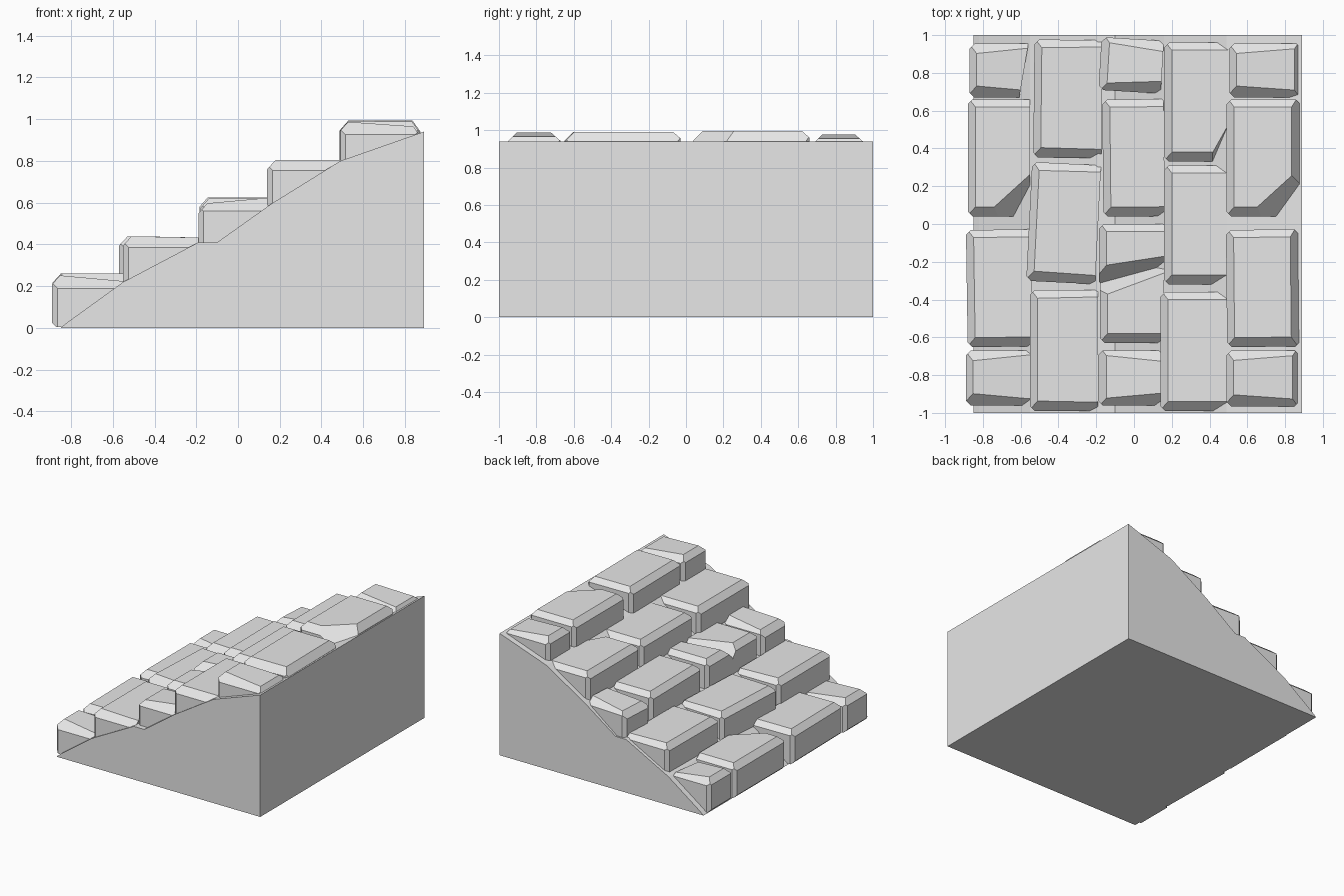
import bpy, bmesh
from mathutils import Vector, Matrix

if "Cube" in bpy.data.objects:
    bpy.data.objects.remove(bpy.data.objects["Cube"])

grey = bpy.data.materials.new("stone grey")
grey.diffuse_color = (0.8, 0.8, 0.8, 1)
grey.use_nodes = True
grey.node_tree.nodes["Principled BSDF"].inputs["Base Color"].default_value = grey.diffuse_color


def finish(bm, name):
    bmesh.ops.recalc_face_normals(bm, faces=bm.faces)
    mesh = bpy.data.meshes.new(name)
    bm.to_mesh(mesh)
    bm.free()
    mesh.materials.append(grey)
    bpy.context.collection.objects.link(bpy.data.objects.new(name, mesh))


def cut(bm, point, normal):
    """Slice off everything beyond a plane and cap the slice."""
    geom = bm.verts[:] + bm.edges[:] + bm.faces[:]
    res = bmesh.ops.bisect_plane(bm, geom=geom, dist=1e-5, plane_co=Vector(point),
                                 plane_no=Vector(normal).normalized(), clear_outer=True)
    edges = [e for e in res["geom_cut"]
             if isinstance(e, bmesh.types.BMEdge) and e.is_boundary]
    if len(edges) > 2:
        bmesh.ops.edgeloop_fill(bm, edges=edges)


def stone(name, x0, x1, y0, y1, z0, z1, turn=0, tilt=0, right=0, chips=()):
    """Block with chamfered left side and ends; tilt is the top's slope along x."""
    bm = bmesh.new()
    bmesh.ops.create_cube(bm, size=1)
    for v in bm.verts:
        v.co = Vector((x0 if v.co.x < 0 else x1, y0 if v.co.y < 0 else y1,
                       z0 if v.co.z < 0 else z1))
    # sloping top, measured from its higher side
    high = x0 if tilt < 0 else x1
    cut(bm, (high, 0, z1), (-tilt, 0, 1))
    zl = z1 + tilt * (x0 - high)
    zm = z1 + tilt * ((x0 + x1) / 2 - high)
    # top chamfers
    cut(bm, (x0 + 0.04, 0, zl), (-0.045, 0, 0.04))
    cut(bm, (0, y0 + 0.05, zm), (0, -0.045, 0.045))
    cut(bm, (0, y1 - 0.04, zm), (0, 0.035, 0.04))
    if right:
        cut(bm, (x1 - right, 0, z1 + tilt * (x1 - right - high)), (0.07, 0, 0.05))
    # upright corner chamfers
    for y, s in ((y0, -1), (y1, 1)):
        cut(bm, (x0 + 0.025, y, 0), (-1, s, 0))
        if right:
            cut(bm, (x1 - 0.02, y, 0), (1, s, 0))
    # worn lower edge
    cut(bm, (x0 + 0.02, 0, z0), (-1, 0, -1))
    for point, normal in chips:
        cut(bm, point, normal)
    c = Vector(((x0 + x1) / 2, (y0 + y1) / 2, 0))
    bmesh.ops.rotate(bm, cent=c, matrix=Matrix.Rotation(turn, 3, "Z"), verts=bm.verts)
    finish(bm, name)


# sloping base
profile = [(-0.85, 0), (0.89, 0), (0.89, 0.94), (0.49, 0.80), (0.16, 0.595),
           (-0.10, 0.41), (-0.19, 0.41), (-0.55, 0.22), (-0.82, 0.025)]
bm = bmesh.new()
side = bm.faces.new([bm.verts.new((x, -1, z)) for x, z in profile])
ext = bmesh.ops.extrude_face_region(bm, geom=[side], use_keep_orig=True)
bmesh.ops.translate(bm, vec=(0, 2, 0),
                    verts=[v for v in ext["geom"] if isinstance(v, bmesh.types.BMVert)])
finish(bm, "sloping_base")

# first step
stone("step_1_end_front", -0.89, -0.55, -0.96, -0.67, 0.005, 0.255, tilt=-0.09)
stone("step_1_front", -0.885, -0.54, -0.65, -0.03, 0.005, 0.26, turn=0.015)
stone("step_1_back", -0.88, -0.55, 0.04, 0.66, 0.005, 0.26,
      chips=[((-0.74, 0.09, 0.26), (0.5, -0.55, 0.75))])
stone("step_1_end_back", -0.87, -0.56, 0.67, 0.955, 0.005, 0.26, tilt=-0.09,
      chips=[((-0.585, 0.8, 0), (1, -0.17, 0))])

# second step
stone("step_2_front", -0.55, -0.19, -0.99, -0.35, 0.20, 0.44, tilt=-0.02)
stone("step_2_middle", -0.555, -0.19, -0.31, 0.32, 0.19, 0.44, turn=-0.05, tilt=-0.02)
stone("step_2_back", -0.53, -0.17, 0.35, 0.975, 0.20, 0.44, turn=-0.01, tilt=-0.02)

# third step, with one block split by a crack
stone("step_3_end_front", -0.19, 0.16, -0.96, -0.67, 0.39, 0.625, tilt=0.09)
stone("step_3_cracked_front", -0.18, 0.16, -0.63, -0.22, 0.39, 0.62,
      chips=[((-0.18, -0.37, 0.6), (-0.28, 0.75, 0.6))])
stone("step_3_cracked_back", -0.185, 0.17, -0.33, 0.0, 0.39, 0.625,
      chips=[((0.0, -0.2, 0.62), (0.1, -0.65, 0.6)),
             ((-0.18, -0.3, 0.59), (-0.3, -0.6, 0.5))])
stone("step_3_back", -0.165, 0.16, 0.04, 0.66, 0.39, 0.62, turn=0.01)
stone("step_3_end_back", -0.18, 0.15, 0.70, 0.98, 0.39, 0.625, turn=-0.06, tilt=0.09)

# fourth step
stone("step_4_front", 0.14, 0.51, -0.99, -0.36, 0.57, 0.805)
stone("step_4_middle", 0.16, 0.51, -0.32, 0.31, 0.57, 0.80)
stone("step_4_back", 0.16, 0.50, 0.33, 0.96, 0.57, 0.805,
      chips=[((0.40, 0.345, 0.8), (0.8, -0.45, 0.4))])

# fifth step
stone("step_5_end_front", 0.49, 0.87, -0.965, -0.67, 0.78, 0.99, tilt=-0.07, right=0.03)
stone("step_5_front", 0.49, 0.87, -0.65, -0.03, 0.78, 0.99, turn=0.01, right=0.04)
stone("step_5_back", 0.49, 0.875, 0.04, 0.66, 0.78, 0.995, right=0.04,
      chips=[((0.66, 0.09, 0.99), (0.5, -0.55, 0.75))])
stone("step_5_end_back", 0.505, 0.88, 0.67, 0.955, 0.78, 0.98, tilt=-0.07, right=0.03)
